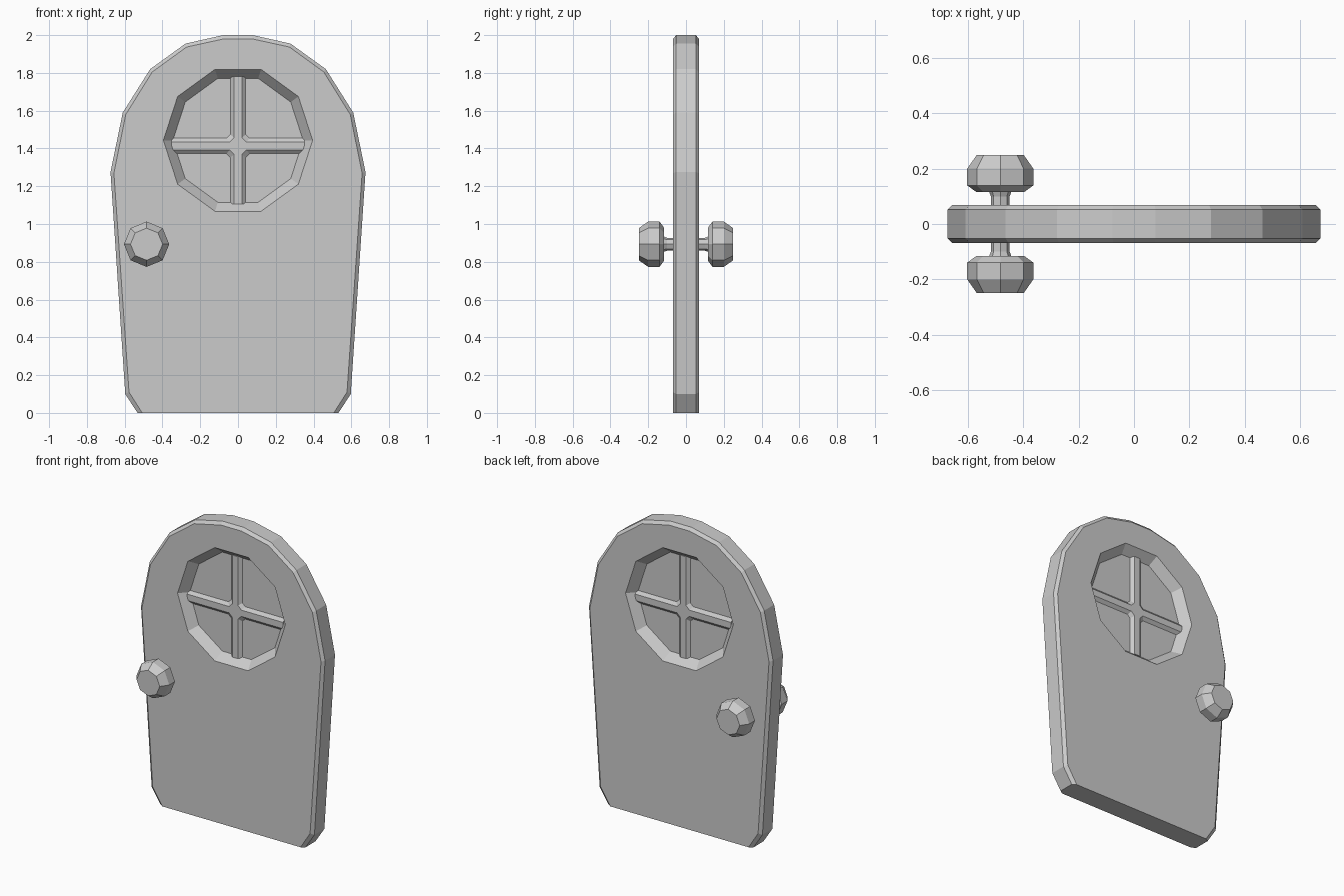
import bpy, bmesh, math
from mathutils import Matrix

if "Cube" in bpy.data.objects:
    bpy.data.objects.remove(bpy.data.objects["Cube"])


def ring(bm, pts, y):
    """Closed loop of vertices in the XZ plane at depth y."""
    return [bm.verts.new((x, y, z)) for x, z in pts]


def loft(bm, loops):
    for a, b in zip(loops, loops[1:]):
        n = len(a)
        for i in range(n):
            j = (i + 1) % n
            bm.faces.new((a[i], a[j], b[j], b[i]))


def ngon(n, r, cx, cz):
    return [(cx + r * math.cos(2 * math.pi * i / n),
             cz + r * math.sin(2 * math.pi * i / n)) for i in range(n)]


def both_sides(half):
    """Complete a right-hand profile with its mirror image in x."""
    return half + [(-x, z) for x, z in reversed(half)]


def finish(bm, name):
    """Mirror the front half to the back and make the object."""
    dup = bmesh.ops.duplicate(bm, geom=bm.verts[:] + bm.edges[:] + bm.faces[:])
    verts = [g for g in dup["geom"] if isinstance(g, bmesh.types.BMVert)]
    bmesh.ops.transform(bm, matrix=Matrix.Diagonal((1, -1, 1, 1)), verts=verts)
    bmesh.ops.remove_doubles(bm, verts=bm.verts[:], dist=1e-5)
    bmesh.ops.recalc_face_normals(bm, faces=bm.faces[:])
    me = bpy.data.meshes.new(name)
    bm.to_mesh(me)
    bm.free()
    ob = bpy.data.objects.new(name, me)
    bpy.context.collection.objects.link(ob)
    return ob


FACE, PANE, BAR = -0.069, -0.012, -0.03
WIN_Z = 1.443

# Door slab: arched outline with chamfered rim and a recessed ten-sided window
outer = both_sides([(0.532, 0), (0.597, 0.1), (0.675, 1.275), (0.61, 1.59),
                    (0.465, 1.82), (0.278, 1.955), (0.078, 2.0)])
inset = both_sides([(0.507, 0), (0.577, 0.11), (0.657, 1.27), (0.594, 1.58),
                    (0.454, 1.805), (0.272, 1.937), (0.075, 1.98)])
bm = bmesh.new()
rim = ring(bm, inset, FACE)
loft(bm, [ring(bm, outer, 0), ring(bm, outer, -0.052), rim])
hole = ring(bm, ngon(10, 0.395, 0, WIN_Z), FACE)
pane = ring(bm, ngon(10, 0.345, 0, WIN_Z), PANE)
loft(bm, [hole, pane])
bm.faces.new(pane)
edges = []
for loop in (rim, hole):
    for i, v in enumerate(loop):
        w = loop[(i + 1) % len(loop)]
        edges.append(bm.edges.get((v, w)) or bm.edges.new((v, w)))
bmesh.ops.triangle_fill(bm, use_beauty=True, use_dissolve=False, edges=edges,
                        normal=(0, -1, 0))
# close the underside of this half
bm.verts.ensure_lookup_table()
low = sorted((v for v in bm.verts if v.co.z < 1e-5 and v.co.x > 0), key=lambda v: v.co.y)
low2 = sorted((v for v in bm.verts if v.co.z < 1e-5 and v.co.x < 0), key=lambda v: -v.co.y)
bmesh.ops.remove_doubles(bm, verts=bm.verts[:], dist=1e-6)
bmesh.ops.delete(bm, geom=[f for f in bm.faces if all(v.co.z < 1e-5 for v in f.verts)],
                 context='FACES')
bm.faces.new(low + low2)
finish(bm, "door_slab")


# Window cross bars with sloping sides and chamfered inner corners
def cross(w, c, cz=1.413):
    right, top, bottom = 0.352, WIN_Z + 0.338 - cz, WIN_Z - 0.338 - cz
    half = [(w, bottom), (w, -w - c), (w + c, -w), (right, -w),
            (right, w), (w + c, w), (w, w + c), (w, top)]
    return [(x, cz + z) for x, z in both_sides(half)]


bm = bmesh.new()
top = ring(bm, cross(0.021, 0.024), BAR)
loft(bm, [ring(bm, cross(0.041, 0.02), 0), ring(bm, cross(0.041, 0.02), PANE), top])
bm.faces.new(top)
finish(bm, "window_bars")

# Eight-sided knobs on short stems, front and back
bm = bmesh.new()
profile = [(0.034, 0.05), (0.034, 0.1), (0.04, 0.116), (0.087, 0.116),
           (0.12, 0.14), (0.12, 0.2), (0.085, 0.25)]
loops = [ring(bm, ngon(8, r, -0.484, 0.893), -d) for r, d in profile]
loft(bm, loops)
bm.faces.new(loops[0])
bm.faces.new(loops[-1])
finish(bm, "door_knobs")
